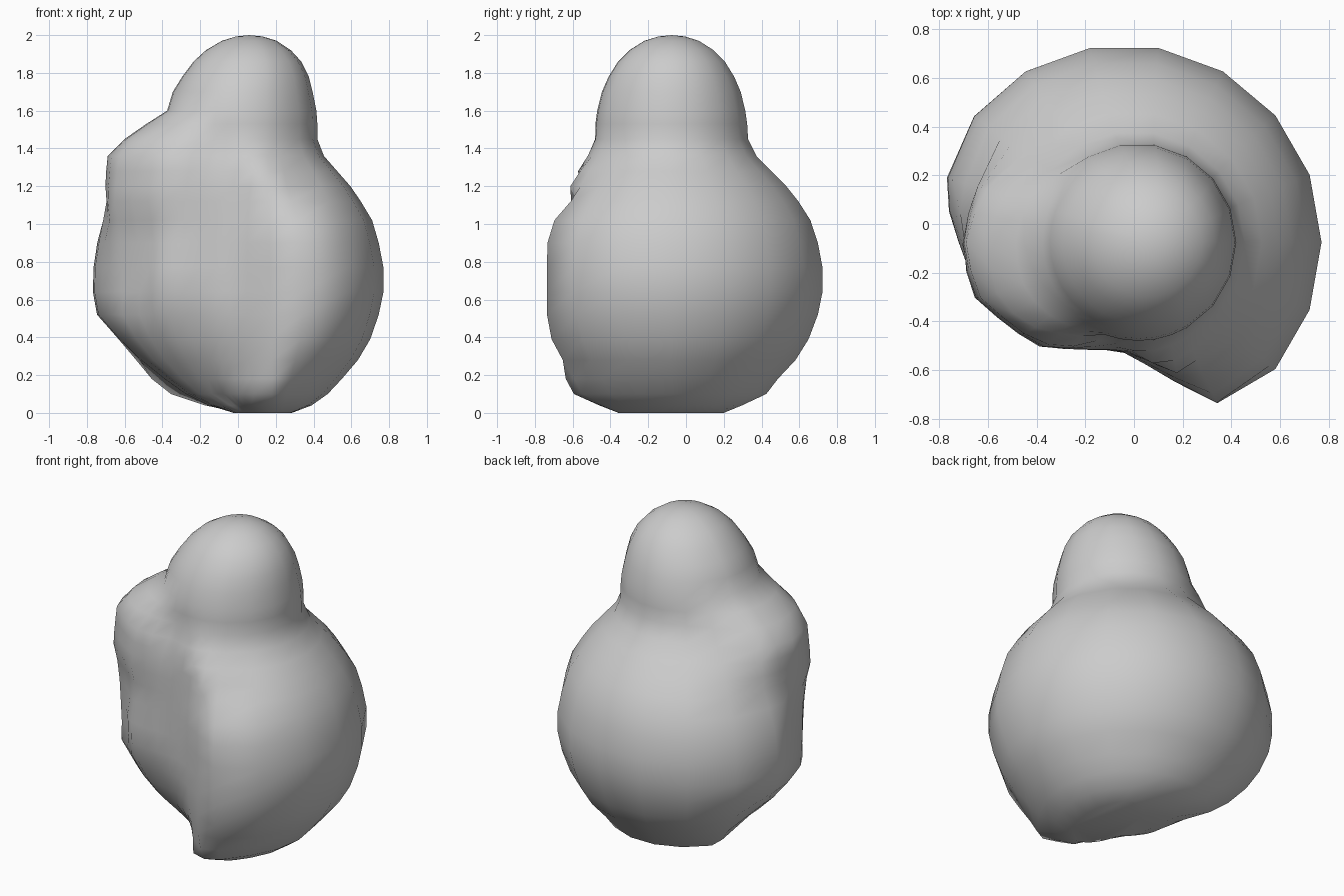
import bpy, bmesh, math
from math import cos, sin, radians

cube = bpy.data.objects.get("Cube")
if cube:
    bpy.data.objects.remove(cube, do_unlink=True)

stone = bpy.data.materials.new("grey_stone")
stone.use_nodes = True
grey = (0.6, 0.6, 0.6, 1)
stone.diffuse_color = grey
stone.node_tree.nodes["Principled BSDF"].inputs["Base Color"].default_value = grey


def interp(keys, t):
    """Linear interpolation through (position, value) pairs."""
    if t <= keys[0][0]:
        return keys[0][1]
    for (a, va), (b, vb) in zip(keys, keys[1:]):
        if t <= b:
            return va + (vb - va) * (t - a) / (b - a)
    return keys[-1][1]


# Pear-shaped outline: height, axis offset in x, radius
PEAR = [(0, .13, .155), (.04, .07, .32), (.1, .005, .47), (.18, -.02, .57), (.28, -.03, .665),
        (.39, -.035, .735), (.52, -.04, .785), (.64, -.04, .81), (.77, -.04, .81),
        (.9, -.04, .785), (1.02, -.035, .745), (1.12, -.03, .68), (1.2, -.02, .615),
        (1.28, -.01, .535), (1.36, 0, .455), (1.45, .01, .41), (1.53, .015, .405),
        (1.6, .02, .395), (1.7, .025, .37), (1.78, .04, .335), (1.86, .05, .285),
        (1.92, .055, .225), (1.97, .06, .145), (1.993, .06, .07)]
AXIS_Y = -.075
# The foot is longer front to back
STRETCH = [(0, 1.8), (.04, 1.18), (.1, 1.08), (.18, 1)]

# Broken face: largest radius by angle, and how far it tucks in by height
FACE = [(130, .82), (160, .775), (180, .69), (200, .67), (212, .61), (222, .58), (230, .56),
        (245, .48), (262, .445), (275, .46), (285, .56), (290, .61), (300, .763), (320, .85)]
TUCK = [(0, .28), (.04, .31), (.1, .39), (.18, .51), (.28, .67), (.39, .82), (.52, .97), (.6, 1)]
TUCK_SIDE = [(120, 0), (140, .45), (160, 1), (235, 1), (255, .75), (275, .35), (290, 0)]

# Shoulder hump beside the neck
HUMP = [(1.02, .68), (1.2, .69), (1.36, .69), (1.45, .61), (1.53, .5), (1.6, .41)]
HUMP_SIDE = [(120, 0), (140, .25), (160, .8), (180, 1), (200, 1), (215, .8), (230, .4), (250, 0)]

# Worn hollows and lumps: angle, height, angular width, height width, depth
DENTS = [(215, .96, 22, .09, -.05), (205, .68, 18, .24, -.07), (235, .5, 18, .09, -.03),
         (165, 1.02, 22, .16, -.045), (255, 1.36, 14, .1, -.03),
         (294, .12, 18, .09, .045), (300, 1.15, 16, .14, -.065)]


def radius(angle, z, r):
    if 1.02 <= z < 1.6:
        r += max(0, interp(HUMP, z) - r) * interp(HUMP_SIDE, angle)
    if 120 < angle < 330:
        tuck = 1 + (interp(TUCK, z) - 1) * interp(TUCK_SIDE, angle)
        r = min(r, interp(FACE, angle) * tuck)
    for a, h, wa, wh, depth in DENTS:
        r += depth * math.exp(-((angle - a) / wa) ** 2 - ((z - h) / wh) ** 2)
    return r


# Even facets around the sound side, finer ones across the broken face
angles = list(range(0, 160, 20)) + list(range(160, 300, 10)) + [300, 320, 340]

bm = bmesh.new()
rings = []
for z, cx, base in PEAR:
    ring = []
    for a in angles:
        r = radius(a, z, base)
        ring.append(bm.verts.new((cx + r * cos(radians(a)),
                                  AXIS_Y + r * interp(STRETCH, z) * sin(radians(a)), z)))
    rings.append(ring)
n = len(angles)
for low, high in zip(rings, rings[1:]):
    for i in range(n):
        j = (i + 1) % n
        bm.faces.new((low[i], low[j], high[j], high[i]))

# Flat underside and rounded crown
bm.faces.new(rings[0][::-1])
crown = bm.verts.new((.06, AXIS_Y, 2))
for i in range(n):
    bm.faces.new((rings[-1][i], rings[-1][(i + 1) % n], crown))
bmesh.ops.recalc_face_normals(bm, faces=bm.faces)

mesh = bpy.data.meshes.new("boulder")
bm.to_mesh(mesh)
bm.free()
mesh.materials.append(stone)
boulder = bpy.data.objects.new("boulder", mesh)
bpy.context.collection.objects.link(boulder)
bpy.context.view_layer.objects.active = boulder
boulder.select_set(True)
bpy.ops.object.shade_smooth()
